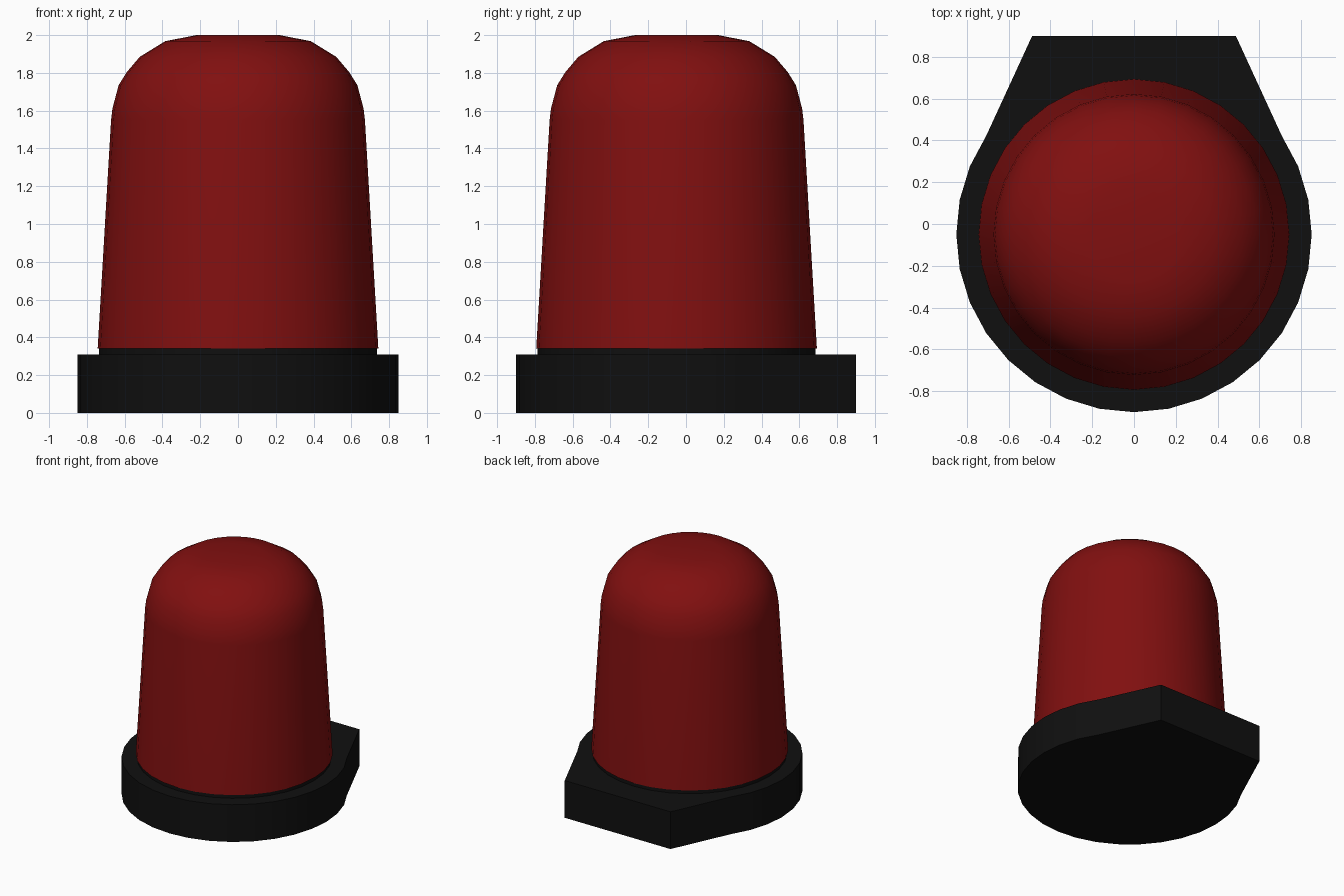
import bpy, bmesh, math

if "Cube" in bpy.data.objects:
    bpy.data.objects.remove(bpy.data.objects["Cube"])

CY = -0.05   # y of the lamp axis
SEG = 32


def material(name, rgb):
    m = bpy.data.materials.new(name)
    m.diffuse_color = (*rgb, 1)
    m.use_nodes = True
    m.node_tree.nodes["Principled BSDF"].inputs["Base Color"].default_value = m.diffuse_color
    return m


def finish(name, bm, mat, angle):
    bmesh.ops.recalc_face_normals(bm, faces=bm.faces)
    me = bpy.data.meshes.new(name)
    bm.to_mesh(me)
    bm.free()
    me.materials.append(mat)
    ob = bpy.data.objects.new(name, me)
    bpy.context.collection.objects.link(ob)
    bpy.ops.object.select_all(action='DESELECT')
    ob.select_set(True)
    bpy.context.view_layer.objects.active = ob
    bpy.ops.object.shade_smooth_by_angle(angle=math.radians(angle))
    return ob


def lathe(name, profile, mat, angle=40):
    """Revolve (radius, z) rings around the lamp axis and cap both ends."""
    bm = bmesh.new()
    rings = [[bm.verts.new((r * math.cos(2 * math.pi * i / SEG),
                            CY + r * math.sin(2 * math.pi * i / SEG), z))
              for i in range(SEG)] for r, z in profile]
    for a, b in zip(rings, rings[1:]):
        for i in range(SEG):
            j = (i + 1) % SEG
            bm.faces.new((a[i], a[j], b[j], b[i]))
    bm.faces.new(rings[0])
    bm.faces.new(rings[-1])
    return finish(name, bm, mat, angle)


red = material("lens red", (0.22, 0.005, 0.005))
black = material("base black", (0.005, 0.005, 0.005))

# Base: round plate that tapers to a flat mounting edge at the back
outline = [(0.85 * math.cos(2 * math.pi * i / SEG),
            CY + 0.85 * math.sin(2 * math.pi * i / SEG))
           for i in range(-19, 4)]
outline += [(0.487, 0.9), (-0.487, 0.9)]
bm = bmesh.new()
plate = bm.faces.new([bm.verts.new((x, y, 0)) for x, y in outline])
ext = bmesh.ops.extrude_face_region(bm, geom=[plate], use_keep_orig=True)
top = [v for v in ext["geom"] if isinstance(v, bmesh.types.BMVert)]
bmesh.ops.translate(bm, verts=top, vec=(0, 0, 0.31))
finish("base_plate", bm, black, 30)

# Seal ring between base and lens
lathe("seal_ring", [(0.735, 0.30), (0.735, 0.342)], black)

# Tapered lens with rounded top
lathe("lens", [(0.743, 0.34), (0.672, 1.55), (0.665, 1.61), (0.632, 1.735),
               (0.588, 1.805), (0.52, 1.885), (0.385, 1.968), (0.22, 2.0)], red)
